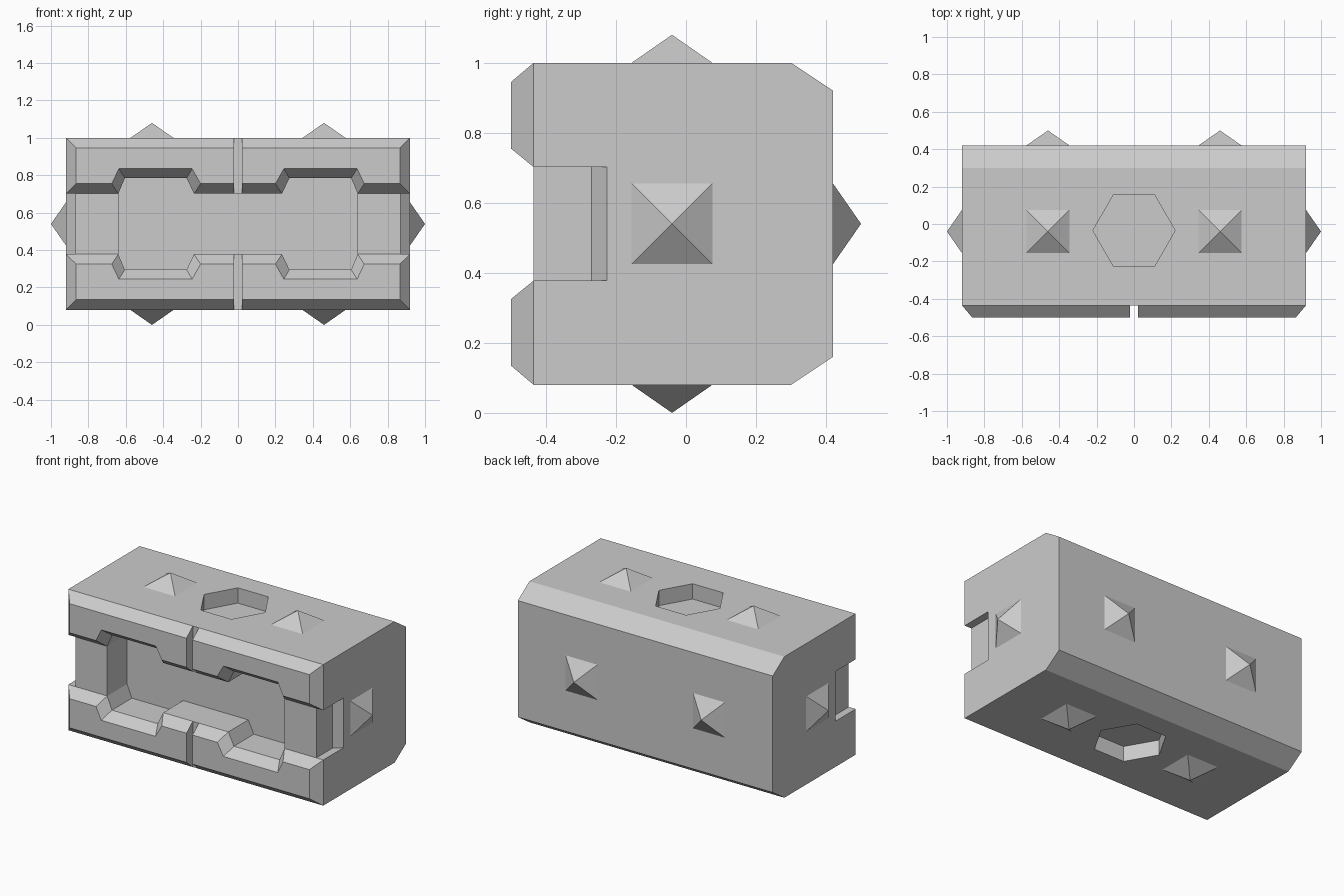
import bpy, bmesh
from math import cos, sin, pi
from mathutils import Vector

if "Cube" in bpy.data.objects:
    bpy.data.objects.remove(bpy.data.objects["Cube"])

CZ = 0.54          # mid height of the block
CY = -0.04         # centre line of the studs on the top, bottom and ends
GAP = 0.162        # half height of the front channel


def loft(name, a, b, caps=(True, True)):
    """Join two matching outlines of 3D points into one object."""
    bm = bmesh.new()
    va = [bm.verts.new(p) for p in a]
    vb = [bm.verts.new(p) for p in b]
    n = len(va)
    for i in range(n):
        j = (i + 1) % n
        bm.faces.new((va[i], va[j], vb[j], vb[i]))
    if caps[0]:
        bm.faces.new(va[::-1])
    if caps[1]:
        bm.faces.new(vb)
    bmesh.ops.recalc_face_normals(bm, faces=bm.faces)
    me = bpy.data.meshes.new(name)
    bm.to_mesh(me)
    bm.free()
    ob = bpy.data.objects.new(name, me)
    bpy.context.collection.objects.link(ob)
    return ob


def cut(target, cutter):
    """Subtract the cutter from the target, then discard it."""
    cutter.hide_render = True
    mod = target.modifiers.new("cut", 'BOOLEAN')
    mod.operation = 'DIFFERENCE'
    mod.solver = 'EXACT'
    mod.object = cutter
    bpy.context.view_layer.objects.active = target
    bpy.ops.object.modifier_apply(modifier=mod.name)
    bpy.data.objects.remove(cutter)


# Main block: side profile with chamfered back edges
side = [(-0.435, 0.08), (0.30, 0.08), (0.42, 0.16), (0.42, 0.92), (0.30, 1.0), (-0.435, 1.0)]
block = loft("block", [(-0.92, y, z) for y, z in side], [(0.92, y, z) for y, z in side])

# Deep front pocket with four stepped notches
q = [(0.64, GAP), (0.605, 0.245), (0.275, 0.245), (0.235, GAP)]
upper = q + [(-x, z) for x, z in q[::-1]]
outline = upper + [(x, -z) for x, z in upper[::-1]]
cut(block, loft("pocket_cutter", [(x, -0.6, CZ + z) for x, z in outline],
                [(x, -0.23, CZ + z) for x, z in outline]))

# Shallow slots at both ends of the channel
slot = [(0.87, -0.6), (0.87, -0.27), (0.92, -0.225), (1.0, -0.153), (1.0, -0.6)]
for s in (-1, 1):
    cut(block, loft("slot_cutter", [(s * x, y, CZ - GAP) for x, y in slot],
                    [(s * x, y, CZ + GAP) for x, y in slot]))

# Hexagonal sockets in the top and bottom
hexa = [(0.22 * cos(i * pi / 3), CY + 0.005 + 0.22 * sin(i * pi / 3)) for i in range(6)]
for z0, z1 in ((0.9, 1.2), (-0.2, 0.18)):
    cut(block, loft("socket_cutter", [(x, y, z0) for x, y in hexa], [(x, y, z1) for x, y in hexa]))

# Bevelled front lips, one per quarter, with a narrow slit between left and right
base = [(0.022, 0.46), (0.92, 0.46), (0.92, GAP)] + q + [(0.022, GAP)]
face = [(0.022, 0.405), (0.865, 0.405), (0.865, 0.215), (0.675, 0.215),
        (0.637, 0.295), (0.245, 0.295), (0.20, 0.215), (0.022, 0.215)]
for sx, side_name in ((-1, "left"), (1, "right")):
    for sz, level in ((-1, "lower"), (1, "upper")):
        loft(f"{level}_{side_name}_lip",
             [(sx * x, -0.435, CZ + sz * z) for x, z in base],
             [(sx * x, -0.5, CZ + sz * z) for x, z in face], caps=(False, True))


# Pyramid studs
def stud(name, centre, normal):
    c, n = Vector(centre), Vector(normal)
    u = Vector((n.y, n.z, n.x)) * 0.115
    v = n.cross(u)
    bm = bmesh.new()
    ring = [bm.verts.new(c + i * u + j * v) for i, j in ((1, 1), (-1, 1), (-1, -1), (1, -1))]
    tip = bm.verts.new(c + n * 0.08)
    for k in range(4):
        bm.faces.new((ring[k], ring[(k + 1) % 4], tip))
    me = bpy.data.meshes.new(name)
    bm.to_mesh(me)
    bm.free()
    bpy.context.collection.objects.link(bpy.data.objects.new(name, me))


for s, side_name in ((-1, "left"), (1, "right")):
    stud(f"top_{side_name}_stud", (s * 0.46, CY, 1.0), (0, 0, 1))
    stud(f"bottom_{side_name}_stud", (s * 0.46, CY, 0.08), (0, 0, -1))
    stud(f"back_{side_name}_stud", (s * 0.46, 0.42, CZ), (0, 1, 0))
    stud(f"{side_name}_end_stud", (s * 0.92, CY, CZ), (s, 0, 0))
